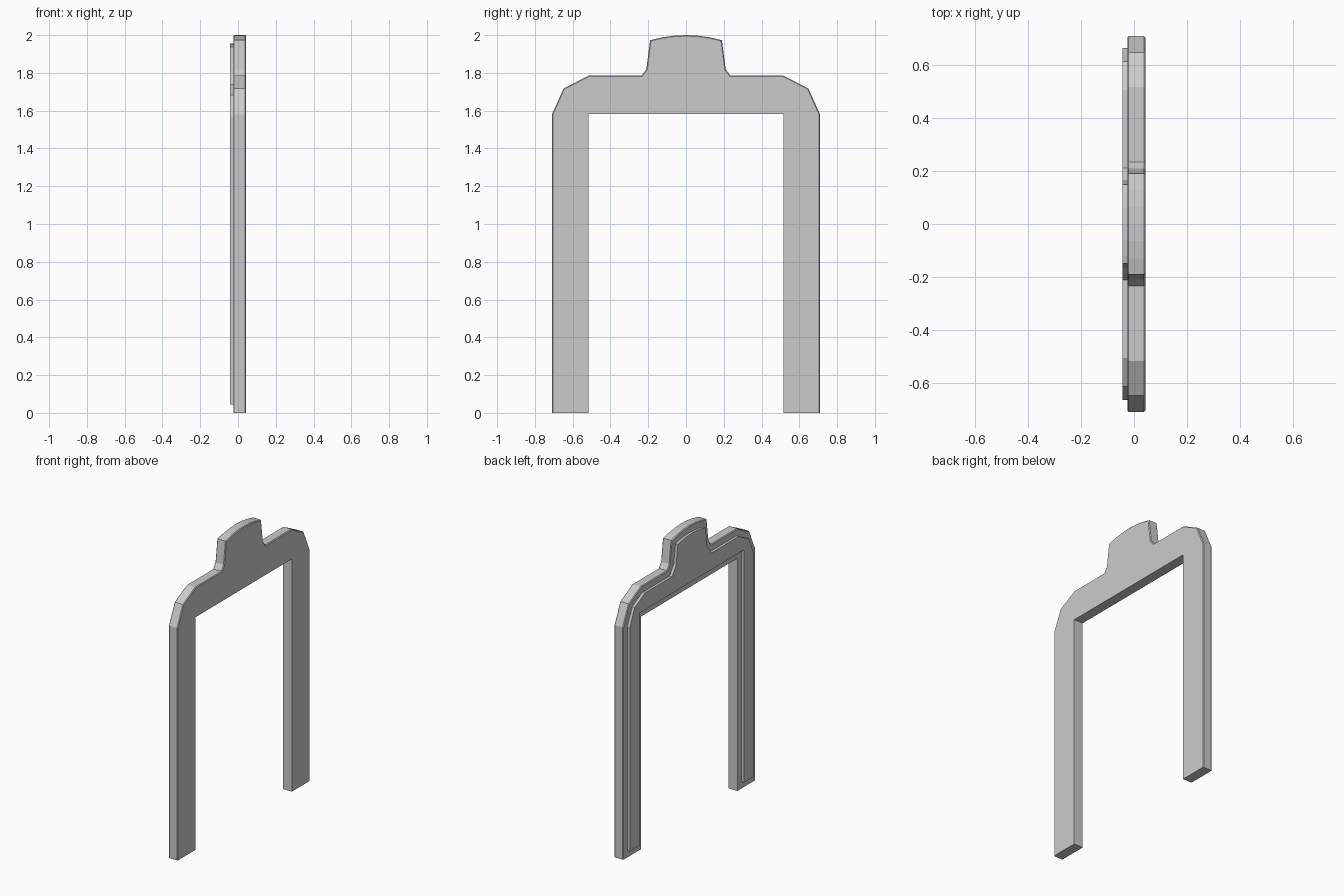
import bpy, bmesh
from mathutils import Vector

if "Cube" in bpy.data.objects:
    bpy.data.objects.remove(bpy.data.objects["Cube"])

# Half outline of the arch (y, z), from inner foot round to the crown
crown = [(y, 2.0 - 0.027 * (y / 0.19) ** 2) for y in (0.19, 0.13, 0.065)]
outer = [(0.71, 0), (0.71, 1.58), (0.648, 1.717), (0.517, 1.785),
         (0.235, 1.785), (0.21, 1.82)] + crown + [(0, 2.0)]
inner = [(0.517, 1.582), (0.517, 0)]


def full_outline():
    right = [Vector(p) for p in inner + outer]
    left = [Vector((-p.x, p.y)) for p in reversed(right) if p.x > 0]
    return right + left


def inset(points, d):
    """Move every side of a counter-clockwise outline inward by d."""
    result = []
    n = len(points)
    for i, p in enumerate(points):
        a = (p - points[i - 1]).normalized()
        b = (points[(i + 1) % n] - p).normalized()
        na, nb = Vector((-a.y, a.x)), Vector((-b.y, b.x))
        result.append(p + (na + nb) * d / (1 + na.dot(nb)))
    return result


def plate(name, points, x0, x1, bevel=0):
    bm = bmesh.new()
    back = [bm.verts.new((x0, p.x, p.y)) for p in points]
    front = [bm.verts.new((x1, p.x, p.y)) for p in points]
    bm.faces.new(back)
    bm.faces.new(front)
    n = len(points)
    for i in range(n):
        j = (i + 1) % n
        bm.faces.new((back[i], back[j], front[j], front[i]))
    bmesh.ops.recalc_face_normals(bm, faces=bm.faces)
    if bevel:
        # soften only the outer rim, leaving the feet and opening sharp
        first, last = 2, n - 3
        rim = [bm.edges.get((ring[i], ring[i + 1]))
               for ring in (back, front) for i in range(first, last + 1)
               if i + 1 < n]
        rim = [e for e in rim if all(abs(v.co.y) > 0.52 or v.co.z > 1.7 for v in e.verts)]
        bmesh.ops.bevel(bm, geom=rim, offset=bevel, segments=1, affect='EDGES')
    mesh = bpy.data.meshes.new(name)
    bm.to_mesh(mesh)
    bm.free()
    obj = bpy.data.objects.new(name, mesh)
    bpy.context.collection.objects.link(obj)
    return obj


outline = full_outline()

# Main door surround
plate("arch_frame", outline, -0.025, 0.043, bevel=0.005)

# Raised panel following the outline on the back face
plate("raised_trim", inset(outline, 0.045), -0.043, -0.02)
